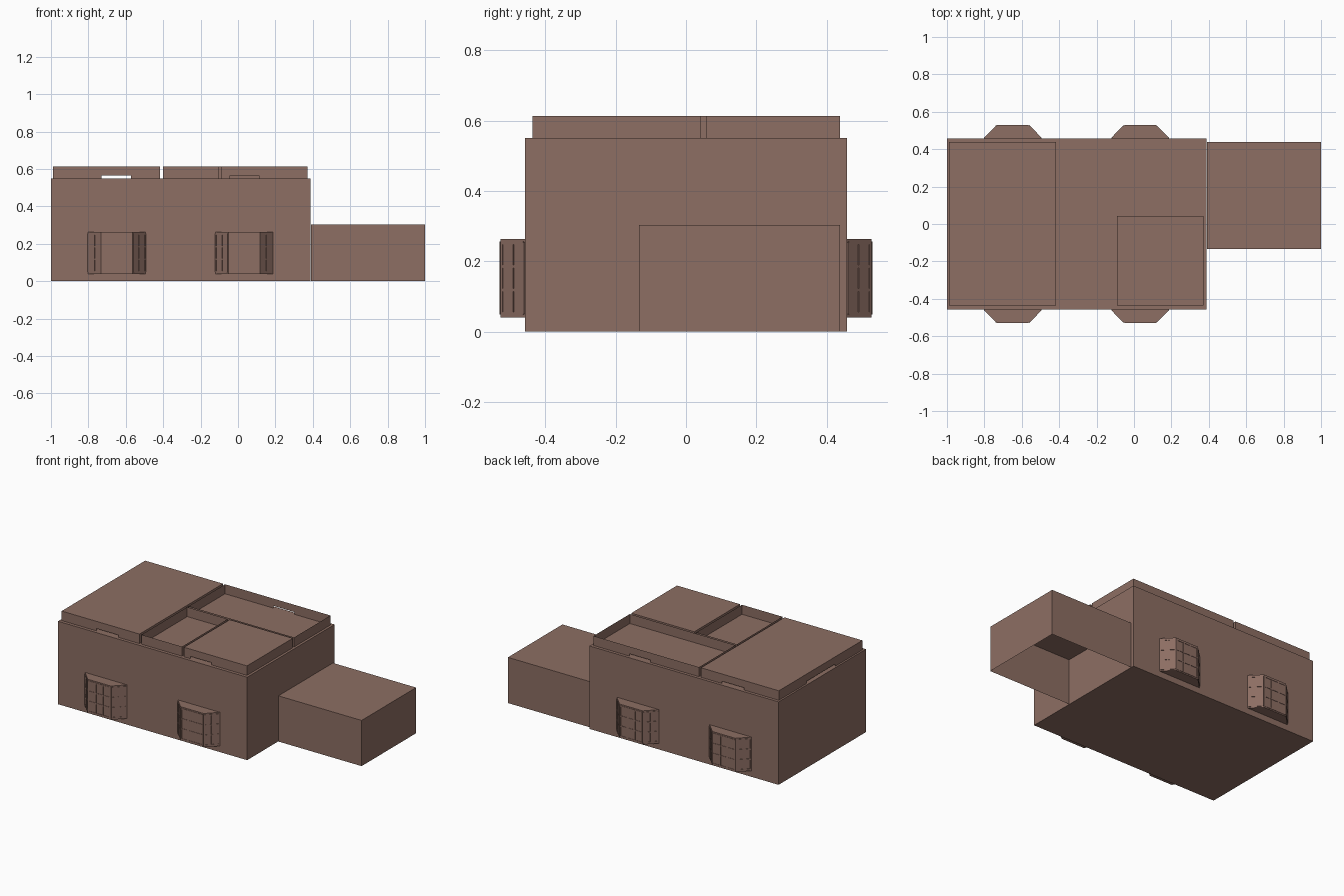
import bpy, bmesh, math
from mathutils import Vector, Matrix

if "Cube" in bpy.data.objects:
    bpy.data.objects.remove(bpy.data.objects["Cube"])

brown = bpy.data.materials.new("brown")
brown.diffuse_color = (0.266, 0.156, 0.125, 1)
brown.use_nodes = True
brown.node_tree.nodes["Principled BSDF"].inputs["Base Color"].default_value = brown.diffuse_color


def finish(name, bm):
    mesh = bpy.data.meshes.new(name)
    bm.to_mesh(mesh)
    bm.free()
    mesh.materials.append(brown)
    ob = bpy.data.objects.new(name, mesh)
    bpy.context.collection.objects.link(ob)
    return ob


def prism(bm, outline, z0, z1):
    """Closed vertical prism over a counter-clockwise outline."""
    low = [bm.verts.new((x, y, z0)) for x, y in outline]
    high = [bm.verts.new((x, y, z1)) for x, y in outline]
    bm.faces.new(low[::-1])
    bm.faces.new(high)
    for i in range(len(low)):
        j = (i + 1) % len(low)
        bm.faces.new((low[i], low[j], high[j], high[i]))


def rect(x0, x1, y0, y1):
    return [(x0, y0), (x1, y0), (x1, y1), (x0, y1)]


def room(name, x0, x1, y0, y1, notches, roof):
    """Thin upper room shell; notches maps a wall index to a window span along it."""
    z0, z1, zn = 0.55, 0.613, 0.565
    bm = bmesh.new()
    c = rect(x0, x1, y0, y1)
    for i in range(4):
        a, b = Vector(c[i]), Vector(c[(i + 1) % 4])
        pts = [(0, z0)]
        if i in notches:
            s, e = notches[i]
            pts += [(s, z0), (s, zn), (e, zn), (e, z0)]
        pts += [(1, z0), (1, z1), (0, z1)]
        bm.faces.new([bm.verts.new((*a.lerp(b, t), z)) for t, z in pts])
    if roof:
        bm.faces.new([bm.verts.new((x, y, z1)) for x, y in c])
    finish(name, bm)


# Main block
bm = bmesh.new()
prism(bm, rect(-1, 0.388, -0.458, 0.458), 0, 0.55)
finish("main_block", bm)

# Side annex, open underneath
bm = bmesh.new()
prism(bm, rect(0.39, 1, -0.133, 0.438), 0, 0.303)
bm.faces.ensure_lookup_table()
bmesh.ops.delete(bm, geom=[bm.faces[0]], context='FACES_ONLY')
finish("side_annex", bm)

# Upper rooms: two roofed, two open to the sky
room("left_room", -0.988, -0.417, -0.437, 0.438,
     {0: (0.45, 0.73), 2: (0.27, 0.55), 3: (0.33, 0.67)}, True)
room("front_right_room", -0.09, 0.372, -0.437, 0.042, {0: (0.1, 0.435)}, True)
room("front_open_room", -0.402, -0.105, -0.437, 0.042, {}, False)
room("back_open_room", -0.402, 0.372, 0.057, 0.438, {2: (0.34, 0.54)}, False)


# Bay windows with glazing bars
def bars(bm, a, b, z0, z1, columns):
    a, b = Vector((*a, 0)), Vector((*b, 0))
    d = (b - a).normalized()
    length = (b - a).length
    frame = Matrix((d, Vector((d.y, -d.x, 0)), Vector((0, 0, 1)))).transposed().to_4x4()
    frame.translation = a

    def bar(u, z, w, h):
        m = (frame @ Matrix.Translation((u, 0, z))
             @ Matrix.Diagonal((w, 0.005, h, 1)))
        bmesh.ops.create_cube(bm, size=1, matrix=m)

    for i in range(columns + 1):
        u = 0.006 + (length - 0.012) * i / columns
        bar(u, (z0 + z1) / 2, 0.008, z1 - z0 - 0.02)
    for i in range(4):
        bar(length / 2, z0 + 0.012 + (z1 - z0 - 0.024) * i / 3, length - 0.012, 0.008)


for side, turn in (("front", 1), ("back", -1)):
    for label, cx in (("left", -0.648), ("right", 0.033)):
        wall = 0.457
        pts = [(-0.155, -wall), (-0.085, -0.528), (0.085, -0.528), (0.155, -wall)]
        pts = [(cx + turn * x, turn * y) for x, y in pts]
        bm = bmesh.new()
        prism(bm, pts, 0.04, 0.264)
        finish(f"{side}_{label}_bay", bm)
        bm = bmesh.new()
        for k, cols in ((0, 2), (1, 3), (2, 2)):
            bars(bm, pts[k], pts[k + 1], 0.04, 0.264, cols)
        finish(f"{side}_{label}_bay_bars", bm)
